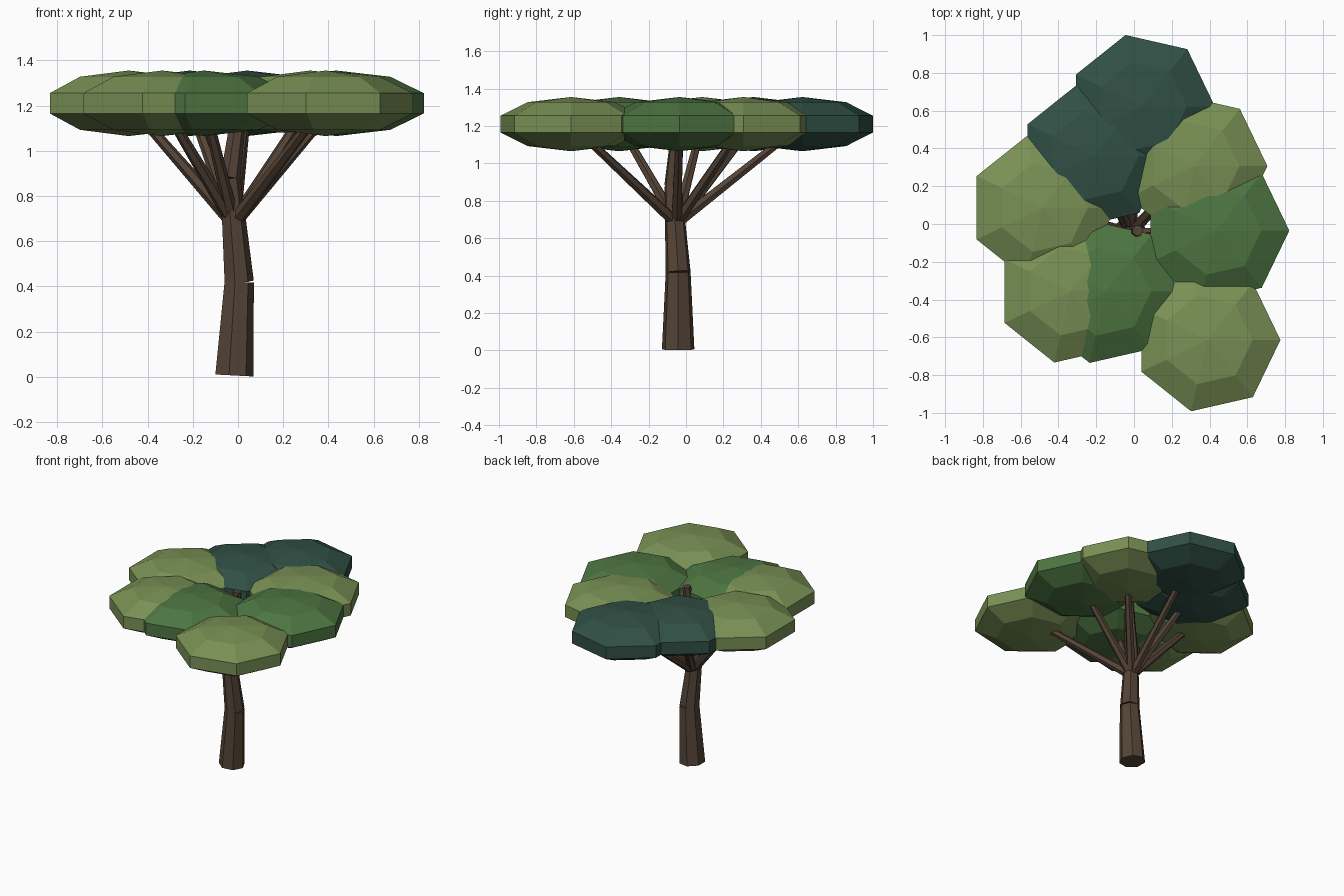
import bpy, bmesh, math
from mathutils import Vector

if "Cube" in bpy.data.objects:
    bpy.data.objects.remove(bpy.data.objects["Cube"])


def material(name, rgb):
    m = bpy.data.materials.new(name)
    m.diffuse_color = (*rgb, 1)
    m.use_nodes = True
    m.node_tree.nodes["Principled BSDF"].inputs["Base Color"].default_value = m.diffuse_color
    return m


BARK = material("bark", (0.09, 0.058, 0.038))
LIGHT = material("light_leaf", (0.19, 0.28, 0.09))
GREEN = material("green_leaf", (0.075, 0.18, 0.055))
DARK = material("dark_leaf", (0.03, 0.08, 0.06))


def lathe(name, profile, sides, mat, origin, axis=(0, 0, 1)):
    """Stack of (height, radius) rings along an axis; first corner faces +x."""
    rot = Vector((0, 0, 1)).rotation_difference(Vector(axis)).to_matrix()
    bm = bmesh.new()
    rings = []
    for h, r in profile:
        ring = []
        for i in range(sides):
            a = 2 * math.pi * i / sides
            p = Vector((r * math.cos(a), r * math.sin(a), h))
            ring.append(bm.verts.new(rot @ p))
        rings.append(ring)
    for lo, hi in zip(rings, rings[1:]):
        for i in range(sides):
            j = (i + 1) % sides
            bm.faces.new((lo[i], lo[j], hi[j], hi[i]))
    bm.faces.new(rings[0][::-1])
    bm.faces.new(rings[-1])
    bmesh.ops.remove_doubles(bm, verts=bm.verts[:], dist=1e-5)
    bmesh.ops.recalc_face_normals(bm, faces=bm.faces[:])
    me = bpy.data.meshes.new(name)
    bm.to_mesh(me)
    bm.free()
    me.materials.append(mat)
    ob = bpy.data.objects.new(name, me)
    ob.location = origin
    bpy.context.collection.objects.link(ob)
    return ob


def limb(name, a, b, r1, r2, sides):
    a, b = Vector(a), Vector(b)
    lathe(name, [(0, r1), ((b - a).length, r2)], sides, BARK, a, b - a)


# Trunk: three tapering, slightly bent segments
joints = [((-0.02, -0.042, 0.006), 0.089), ((0.002, -0.042, 0.42), 0.068),
          ((-0.036, -0.07, 0.88), 0.047), ((0.02, -0.035, 1.29), 0.03)]
for i, ((a, r1), (b, r2)) in enumerate(zip(joints, joints[1:])):
    limb(f"trunk_segment_{i + 1}", a, b, r1, r2, 7)

# Canopy: flattened seven-sided leaf pads, each carried by a branch
PAD_Z, PAD_R, PAD_H = 1.21, 0.407, 0.145
pads = [(0.388, -0.614, LIGHT), (0.435, -0.035, GREEN), (0.319, 0.307, LIGHT),
        (0.041, 0.623, DARK), (-0.214, 0.361, DARK), (-0.484, 0.086, LIGHT),
        (-0.336, -0.356, LIGHT), (-0.149, -0.358, GREEN)]
pad_profile = [(-PAD_H * math.cos(math.pi * k / 5), PAD_R * math.sin(math.pi * k / 5))
               for k in range(1, 5)]

for i, (x, y, mat) in enumerate(pads):
    pad = lathe(f"leaf_pad_{i + 1}", pad_profile, 7, mat, (x, y, PAD_Z))
    # Replace the flat caps with shallow points
    bm = bmesh.new()
    bm.from_mesh(pad.data)
    for cap in [f for f in bm.faces if len(f.verts) == 7]:
        up = 1 if cap.calc_center_median().z > 0 else -1
        tip = bmesh.ops.poke(bm, faces=[cap])["verts"][0]
        tip.co.z = up * PAD_H
    bm.to_mesh(pad.data)
    bm.free()
    limb(f"branch_{i + 1}", (-0.02, -0.05, 0.68), (x, y, PAD_Z), 0.032, 0.02, 6)
